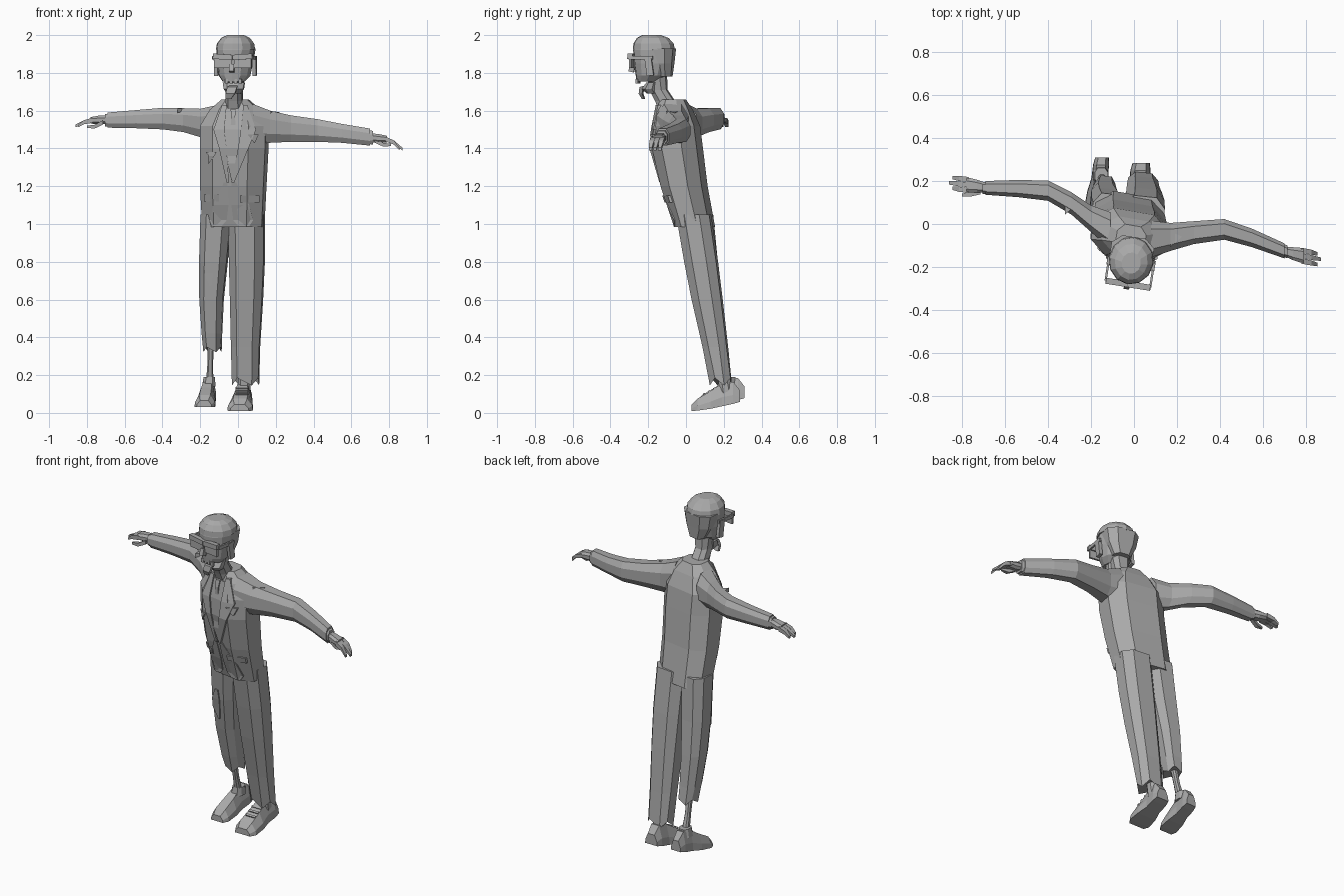
import bpy, bmesh, math
from mathutils import Vector, Matrix
from mathutils.bvhtree import BVHTree

grey = bpy.data.materials.new("plain_grey")
grey.diffuse_color = (0.4, 0.4, 0.4, 1)

OCT = [(1, .45), (.55, 1), (-.55, 1), (-1, .45), (-1, -.45), (-.55, -1), (.55, -1), (1, -.45)]
QUAD = [(1, 1), (-1, 1), (-1, -1), (1, -1)]
ROUND = [(math.cos(i * math.tau / 12), math.sin(i * math.tau / 12)) for i in range(12)]


def finish(name, bm):
    bmesh.ops.remove_doubles(bm, verts=bm.verts, dist=1e-5)
    bmesh.ops.recalc_face_normals(bm, faces=bm.faces)
    me = bpy.data.meshes.new(name)
    bm.to_mesh(me)
    bm.free()
    me.materials.append(grey)
    ob = bpy.data.objects.new(name, me)
    bpy.context.collection.objects.link(ob)
    return ob


def loft(name, rings, axis='z', shape=OCT, yaw=0.0):
    """Skin cross-sections given as (x, y, z, half_a, half_b) across an axis."""
    bm = bmesh.new()
    rot = Matrix.Rotation(math.radians(yaw), 3, 'Z')
    loops = []
    for x, y, z, a, b in rings:
        loop = []
        for u, v in shape:
            off = {'z': (u * a, v * b, 0), 'x': (0, u * a, v * b), 'y': (u * a, 0, v * b)}[axis]
            loop.append(bm.verts.new(Vector((x, y, z)) + rot @ Vector(off)))
        loops.append(loop)
    n = len(shape)
    for p, q in zip(loops, loops[1:]):
        for i in range(n):
            bm.faces.new((p[i], p[(i + 1) % n], q[(i + 1) % n], q[i]))
    bm.faces.new(loops[0])
    bm.faces.new(loops[-1])
    return finish(name, bm)


def cloth_strip(name, target, rows, lift=.009):
    """Thin cloth piece laid on the front of a part, rows are (x_left, x_right, z)."""
    tree = BVHTree.FromPolygons([v.co for v in target.data.vertices],
                                [p.vertices for p in target.data.polygons])

    def on_front(x, z):
        hit = tree.ray_cast(Vector((x, -2, z)), Vector((0, 1, 0)))[0]
        return hit or tree.find_nearest(Vector((x, -.12, z)))[0]
    bm = bmesh.new()
    loops = []
    for xl, xr, z in rows:
        l, r = on_front(xl, z), on_front(xr, z)
        loops.append([bm.verts.new(p + Vector((0, d, 0)))
                      for p, d in ((l, -lift), (r, -lift), (r, .004), (l, .004))])
    for p, q in zip(loops, loops[1:]):
        for i in range(4):
            bm.faces.new((p[i], p[(i + 1) % 4], q[(i + 1) % 4], q[i]))
    bm.faces.new(loops[0])
    bm.faces.new(loops[-1])
    bmesh.ops.dissolve_degenerate(bm, edges=bm.edges, dist=1e-5)
    return finish(name, bm)


def box(name, centre, half, yaw=-9, pitch=0, roll=0):
    bm = bmesh.new()
    bmesh.ops.create_cube(bm, size=2)
    rot = (Matrix.Rotation(math.radians(yaw), 4, 'Z') @ Matrix.Rotation(math.radians(roll), 4, 'Y')
           @ Matrix.Rotation(math.radians(pitch), 4, 'X'))
    bmesh.ops.transform(bm, verts=bm.verts,
                        matrix=Matrix.Translation(centre) @ rot @ Matrix.Diagonal((*half, 1)))
    return finish(name, bm)


# Jacket body
jacket = loft("jacket", [
    (-.025, .045, .985, .16, .095), (-.025, -.01, 1.2, .17, .11), (-.02, -.045, 1.4, .175, .12),
    (-.02, -.052, 1.52, .175, .112), (-.015, -.06, 1.605, .13, .085), (-.015, -.068, 1.66, .068, .062)],
    yaw=-10)

# Sleeves
loft("sleeve_left", [
    (.08, -.07, 1.53, .085, .105), (.17, -.06, 1.515, .065, .085), (.28, -.04, 1.505, .053, .07),
    (.42, -.025, 1.495, .048, .06), (.55, -.065, 1.48, .043, .05), (.70, -.125, 1.46, .035, .045)], 'x')
loft("sleeve_right", [
    (-.11, -.03, 1.535, .085, .095), (-.20, .025, 1.535, .062, .075), (-.29, .095, 1.55, .052, .063),
    (-.40, .155, 1.558, .047, .057), (-.54, .165, 1.555, .04, .048), (-.69, .168, 1.55, .032, .04)], 'x')
loft("cuff_left", [(.67, -.113, 1.462, .03, .037), (.715, -.13, 1.457, .03, .036)], 'x')
loft("cuff_right", [(-.66, .168, 1.55, .028, .034), (-.705, .168, 1.55, .028, .033)], 'x')

# Hands with curled fingers and a thumb
for side, s, wrist, drop in (("left", 1, Vector((.70, -.128, 1.457)), .05),
                             ("right", -1, Vector((-.69, .17, 1.553)), .028)):
    slope = -.02 if s > 0 else .012
    loft("palm_" + side, [(wrist.x + s * d, wrist.y + slope * k, wrist.z - drop * k * .15, a, b)
                          for d, k, a, b in ((0, 0, .022, .022), (.04, .5, .03, .024), (.09, 1, .036, .017))], 'x')
    for i in range(3):
        y = wrist.y + slope + (i - 1) * .025
        tip = (.155, .17, .155)[i]
        loft(f"finger_{side}_{i + 1}", [
            (wrist.x + s * .08, y, wrist.z - drop * .15, .012, .013),
            (wrist.x + s * .125, y + slope * .4, wrist.z - drop * .5, .012, .011),
            (wrist.x + s * tip, y + slope * .8, wrist.z - drop * 1.2, .008, .007)], 'x', QUAD)
    loft("thumb_" + side, [
        (wrist.x + s * .025, wrist.y - .02, wrist.z - .015, .012, .012),
        (wrist.x + s * .07, wrist.y - .03, wrist.z - .038, .012, .01),
        (wrist.x + s * .11, wrist.y - .035, wrist.z - .038, .006, .006)], 'x', QUAD)

# Trousers, one leg torn off short
leg_left = loft("trouser_left", [
    (.045, .04, 1.05, .095, .088), (.047, .08, .8, .092, .085), (.045, .112, .6, .085, .078),
    (.04, .155, .35, .075, .064), (.04, .185, .165, .07, .055)], yaw=-6)
leg_right = loft("trouser_right", [
    (-.115, .055, 1.05, .08, .085), (-.13, .085, .8, .073, .08), (-.14, .118, .6, .062, .073),
    (-.138, .15, .42, .052, .062), (-.135, .168, .335, .046, .056)], yaw=-6)
for ob, amount in ((leg_left, .02), (leg_right, .014)):
    low = min(v.co.z for v in ob.data.vertices)
    for i, v in enumerate(v for v in ob.data.vertices if v.co.z < low + .001):
        v.co.z += amount * (1 if i % 2 else -1)
loft("shin_right", [(-.143, .16, .40, .017, .018), (-.147, .19, .26, .015, .017), (-.15, .22, .15, .02, .022)])
loft("shin_left", [(.035, .19, .25, .03, .03), (.03, .215, .10, .035, .035)])

# Shoes: toe to heel sections, the soles tipped forward
for side, x, dy, dz, w in (("left", .02, 0, 0, 1), ("right", -.165, .025, .02, .8)):
    rows = ((.03, .01, .045, .05), (.06, .012, .075, .068), (.13, .022, .115, .062),
            (.19, .035, .155, .047), (.25, .048, .165, .047), (.285, .058, .12, .04))
    skew = .1 if side == "left" else .12
    loft("shoe_" + side, [(x + skew * (y - .15), y + dy, (b + t) / 2 + dz, h * w, (t - b) / 2)
                          for y, b, t, h in rows], 'y',
         [(1, -1), (.95, -.2), (.55, 1), (-.55, 1), (-.95, -.2), (-1, -1)])
    if side == "left":
        for i in range(3):
            box(f"lace_{i + 1}", (x, .095 + .028 * i, .1 + .015 * i), (.032, .006, .004), 0, 30)
loft("ankle_collar_right", [(-.155, .225, .14, .036, .042), (-.152, .225, .19, .03, .036)])

# Neck, head, hair
loft("neck", [(-.015, -.08, 1.60, .052, .06), (-.02, -.11, 1.65, .045, .05),
              (-.02, -.145, 1.71, .043, .045), (-.018, -.155, 1.80, .055, .05)], yaw=-9)
loft("head", [(-.022, -.20, 1.755, .06, .062), (-.018, -.182, 1.785, .085, .085), (-.015, -.175, 1.85, .095, .102),
              (-.015, -.175, 1.92, .1, .106), (-.015, -.175, 1.965, .09, .095), (-.015, -.18, 1.99, .055, .06)],
     shape=ROUND, yaw=-9)
loft("hair", [(-.013, -.17, 1.925, .105, .112), (-.013, -.172, 1.955, .1, .108),
              (-.013, -.176, 1.985, .077, .085), (-.013, -.182, 2.0, .045, .05)], shape=ROUND, yaw=-9)
loft("back_hair", [(-.005, -.125, 1.78, .05, .05), (-.008, -.128, 1.85, .085, .06), (-.01, -.13, 1.93, .1, .07)],
     yaw=-9)
loft("jaw", [(-.022, -.175, 1.69, .035, .03), (-.022, -.19, 1.715, .052, .04), (-.022, -.175, 1.75, .058, .03)],
     yaw=-9)
loft("tongue", [(-.02, -.2, 1.735, .022, .01), (-.03, -.232, 1.725, .026, .01),
                (-.04, -.238, 1.69, .024, .009), (-.05, -.225, 1.662, .014, .007)], shape=QUAD, yaw=-9)
for i in range(4):
    box(f"tooth_{i + 1}", (-.06 + .024 * i, -.248 - .004 * i, 1.755), (.008, .006, .012))
box("nose", (-.033, -.285, 1.825), (.013, .014, .02), pitch=-15)
for side, x, y in (("left", .088, -.195), ("right", -.115, -.165)):
    box("ear_" + side, (x, y, 1.835), (.01, .018, .05), pitch=8)

# Glasses: frame bars, lenses and temples
for side, x, y in (("right", -.08, -.272), ("left", .025, -.289)):
    box("brow_bar_" + side, (x, y, 1.885), (.052, .014, .014), roll=4 if side == "right" else -4)
    box("lens_" + side, (x, y, 1.855), (.046, .006, .028))
box("temple_left", (.085, -.235, 1.88), (.005, .06, .01))
box("temple_right", (-.123, -.205, 1.88), (.005, .06, .01))

# Jacket details: lapels, tie, front panels, pockets and rips
for name, rows in {
    "shirt_front": ((-.06, .025, 1.61), (-.07, .015, 1.5), (-.06, 0, 1.4), (-.045, -.03, 1.22)),
    "panel_right": ((-.075, -.055, 1.22), (-.13, -.05, 1.1), (-.15, -.06, 1.02), (-.135, -.085, .99)),
    "panel_left": ((-.035, -.01, 1.22), (-.035, .06, 1.1), (-.025, .08, 1.02), (0, .06, .99)),
}.items():
    cloth_strip(name, jacket, rows, .006)
for name, rows in {
    "lapel_right": ((-.085, -.06, 1.63), (-.13, -.072, 1.5), (-.1, -.06, 1.4), (-.06, -.048, 1.22)),
    "lapel_left": ((.028, .05, 1.63), (.015, .095, 1.5), (0, .055, 1.4), (-.035, -.02, 1.22)),
    "tie": ((-.04, -.01, 1.61), (-.035, -.015, 1.57), (-.055, -.01, 1.32), (-.035, -.034, 1.23)),
    "pocket_right": ((-.18, -.1, 1.155), (-.18, -.1, 1.12)),
    "pocket_left": ((.01, .115, 1.15), (.01, .115, 1.115)),
    "chest_pocket": ((.05, .11, 1.475), (.085, .09, 1.43)),
    "rip_right": ((-.17, -.115, 1.38), (-.155, -.125, 1.36), (-.16, -.155, 1.32)),
}.items():
    cloth_strip(name, jacket, rows, .014)
cloth_strip("knee_rip", leg_right, ((-.15, -.13, .86), (-.175, -.125, .8), (-.18, -.13, .74), (-.15, -.14, .67)), .007)

# Torn cloth spikes on the shoulders
for side, x, y, z in (("left", .19, -.07, 1.585), ("right", -.30, .08, 1.6)):
    loft("torn_edge_" + side, [(x - .02, y, z, .035, .012), (x + .03, y + .01, z + .005, .003, .003)], 'x', QUAD)
